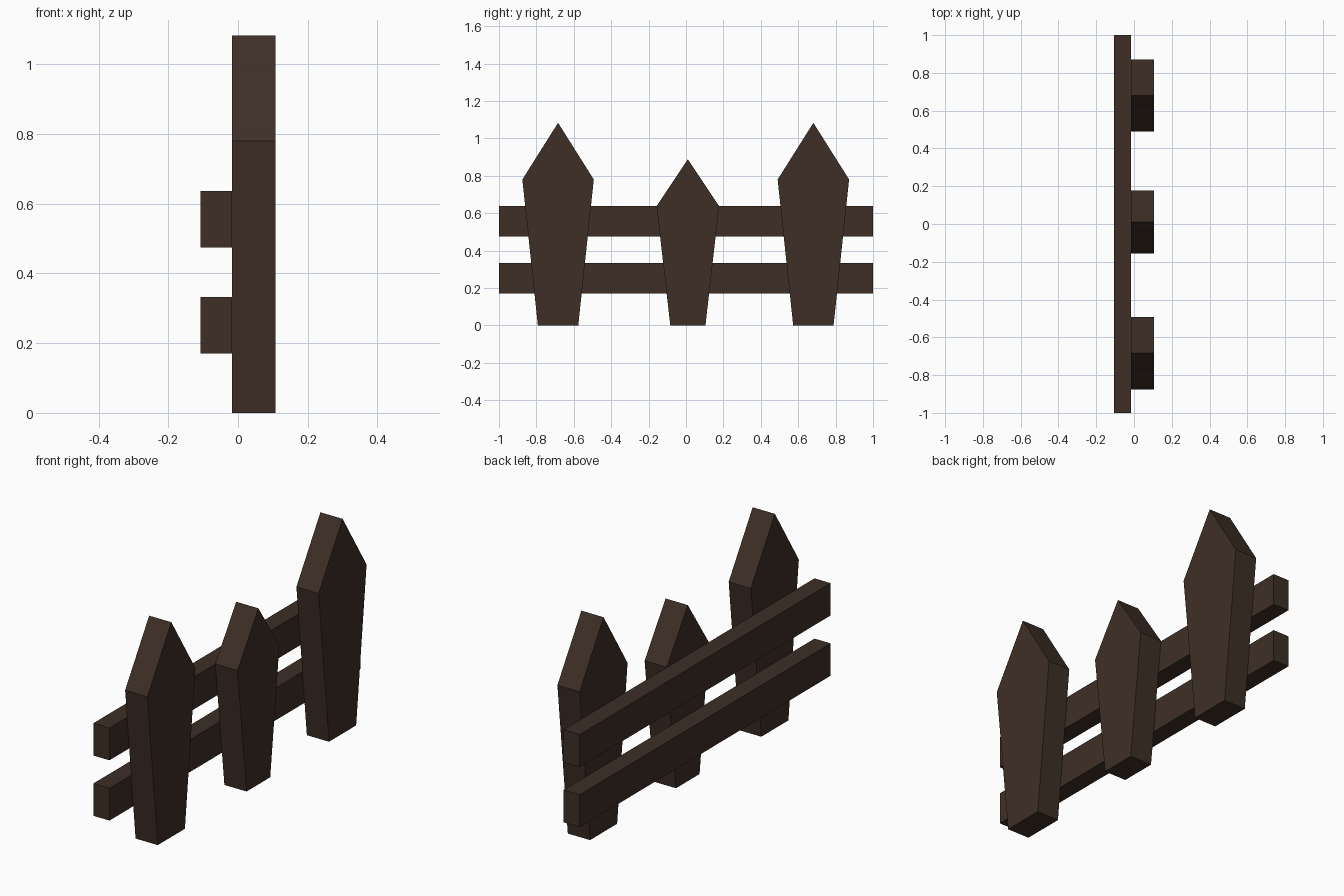
import bpy
import bmesh

cube = bpy.data.objects.get("Cube")
if cube:
    bpy.data.objects.remove(cube, do_unlink=True)

# Single dark wood colour
wood = bpy.data.materials.new("dark_brown_wood")
wood.use_nodes = True
colour = (0.048, 0.028, 0.019, 1)
wood.diffuse_color = colour
wood.node_tree.nodes["Principled BSDF"].inputs["Base Color"].default_value = colour


def extrude_profile(name, profile, x0, x1):
    """Extrude a (y, z) outline along x."""
    bm = bmesh.new()
    face = bm.faces.new([bm.verts.new((x0, y, z)) for y, z in profile])
    result = bmesh.ops.extrude_face_region(bm, geom=[face])
    verts = [v for v in result["geom"] if isinstance(v, bmesh.types.BMVert)]
    bmesh.ops.translate(bm, verts=verts, vec=(x1 - x0, 0, 0))
    bmesh.ops.recalc_face_normals(bm, faces=bm.faces)
    mesh = bpy.data.meshes.new(name)
    bm.to_mesh(mesh)
    bm.free()
    mesh.materials.append(wood)
    obj = bpy.data.objects.new(name, mesh)
    bpy.context.collection.objects.link(obj)


# Tapered pickets with pointed tops
def picket(name, y, foot, shoulder, shoulder_z, tip_z):
    outline = [(y - foot, 0), (y + foot, 0), (y + shoulder, shoulder_z),
               (y, tip_z), (y - shoulder, shoulder_z)]
    extrude_profile(name, outline, -0.017, 0.107)


picket("front_picket", -0.684, 0.108, 0.191, 0.78, 1.083)
picket("middle_picket", 0.01, 0.094, 0.167, 0.638, 0.888)
picket("back_picket", 0.681, 0.108, 0.191, 0.78, 1.083)

# Horizontal rails behind the pickets
for name, low, high in (("lower_rail", 0.17, 0.333), ("upper_rail", 0.474, 0.637)):
    extrude_profile(name, [(-1, low), (1, low), (1, high), (-1, high)], -0.107, -0.017)
